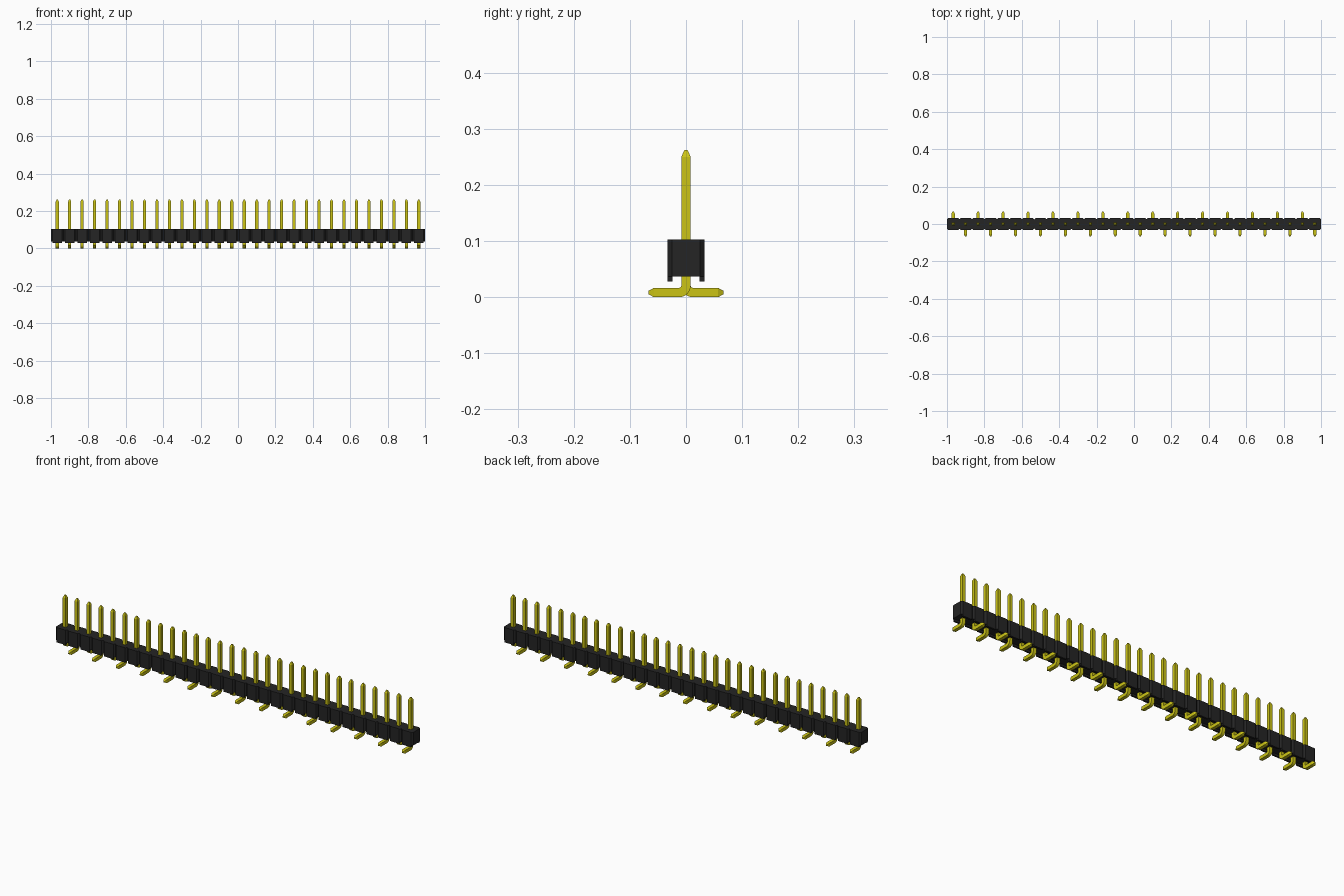
import bpy, bmesh, math
from mathutils import Vector

if "Cube" in bpy.data.objects:
    bpy.data.objects.remove(bpy.data.objects["Cube"])

COUNT = 30
PITCH = 2 / COUNT
HALF = PITCH / 2          # half the housing depth
CHAMFER = 0.008
PIN = 0.0084              # half the pin thickness
Z_LEG, Z_BASE, Z_TOP = 0.028, 0.037, 0.103
PIN_TOP, FOOT_END = 0.262, 0.067


def material(name, color):
    m = bpy.data.materials.new(name)
    m.use_nodes = True
    m.diffuse_color = color
    bsdf = m.node_tree.nodes["Principled BSDF"]
    bsdf.inputs["Base Color"].default_value = color
    bsdf.inputs["Roughness"].default_value = 0.5
    return m


BLACK = material("black plastic", (0.018, 0.018, 0.018, 1))
GOLD = material("yellow metal", (0.60, 0.55, 0.008, 1))


def make_object(name, bm, mat):
    bmesh.ops.recalc_face_normals(bm, faces=bm.faces)
    mesh = bpy.data.meshes.new(name)
    bm.to_mesh(mesh)
    bm.free()
    mesh.materials.append(mat)
    obj = bpy.data.objects.new(name, mesh)
    bpy.context.collection.objects.link(obj)
    return obj


def add_prism(bm, outline, z0, z1):
    face = bm.faces.new([bm.verts.new((x, y, z0)) for x, y in outline])
    top = bmesh.ops.extrude_face_region(bm, geom=[face])["geom"]
    bmesh.ops.translate(bm, vec=(0, 0, z1 - z0),
                        verts=[v for v in top if isinstance(v, bmesh.types.BMVert)])


centres = [-1 + PITCH * (i + 0.5) for i in range(COUNT)]

# Housing: one scalloped strip with a V notch between neighbouring positions
edge = []
for x in centres:
    edge += [(x - HALF, HALF - CHAMFER), (x - HALF + CHAMFER, HALF), (x + HALF - CHAMFER, HALF)]
edge.append((1, HALF - CHAMFER))
bm = bmesh.new()
add_prism(bm, edge + [(x, -y) for x, y in reversed(edge)], Z_BASE, Z_TOP)
make_object("housing", bm, BLACK)

# Standoffs: small blocks under both long edges of the housing
bm = bmesh.new()
w = HALF - CHAMFER
for x in centres:
    for side in (1, -1):
        inner, outer = side * 0.024, side * HALF
        add_prism(bm, [(x - w, inner), (x + w, inner), (x + w, outer), (x - w, outer)],
                  Z_LEG, Z_BASE)
make_object("standoffs", bm, BLACK)


def pin_path():
    """Stations along a bent pin: (centre y, centre z, tilt angle, thickness scale)."""
    inner = 0.004
    r = inner + PIN
    path = [(0, PIN_TOP, 0, 0.35), (0, PIN_TOP - 0.012, 0, 1)]
    for k in range(7):
        a = math.pi / 2 * k / 6
        path.append((r - r * math.cos(a), PIN + r - r * math.sin(a), a, 1))
    path += [(FOOT_END - 0.010, PIN, math.pi / 2, 1), (FOOT_END, PIN, math.pi / 2, 0.35)]
    return path


def add_pin(bm, x, side):
    rings = []
    for y, z, a, s in pin_path():
        across = Vector((0, math.cos(a), math.sin(a)))
        ring = []
        for u, v in ((-1, -1), (1, -1), (1, 1), (-1, 1)):
            p = Vector((x + u * PIN * s, y, z)) + across * (v * PIN * s)
            ring.append(bm.verts.new((p.x, p.y * side, p.z)))
        rings.append(ring)
    for a, b in zip(rings, rings[1:]):
        for i in range(4):
            j = (i + 1) % 4
            bm.faces.new((a[i], a[j], b[j], b[i]))
    bm.faces.new(rings[0])
    bm.faces.new(rings[-1])


# Pins: the feet alternate between back and front
for name, side, first in (("back_pins", 1, 0), ("front_pins", -1, 1)):
    bm = bmesh.new()
    for x in centres[first::2]:
        add_pin(bm, x, side)
    pins = make_object(name, bm, GOLD)
    bpy.ops.object.select_all(action="DESELECT")
    pins.select_set(True)
    bpy.context.view_layer.objects.active = pins
    bpy.ops.object.shade_smooth_by_angle(angle=math.radians(20))
